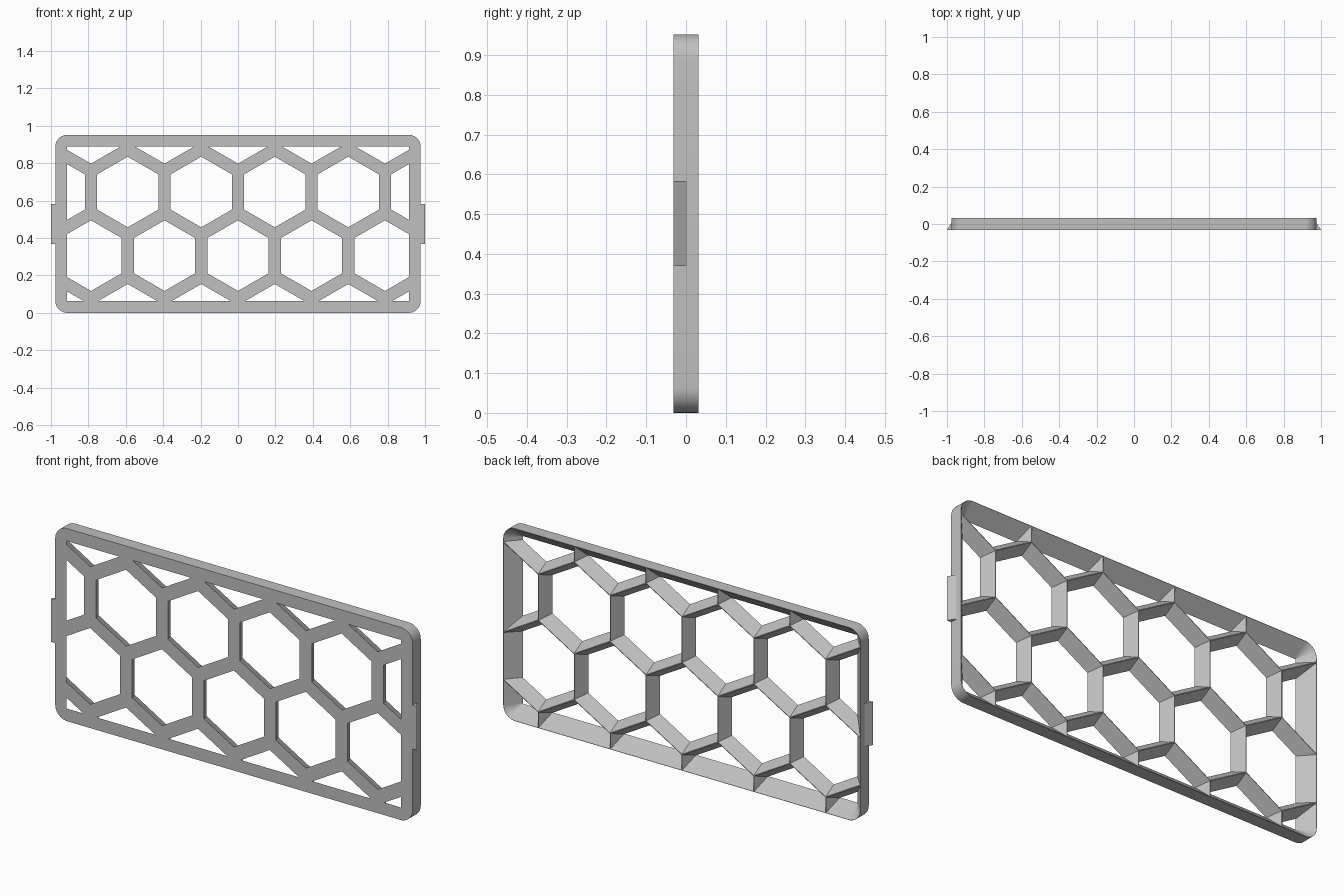
import bpy, bmesh
from math import sin, cos, radians, sqrt

cube = bpy.data.objects.get("Cube")
if cube:
    bpy.data.objects.remove(cube, do_unlink=True)

HALF_W, HALF_H, HALF_D = 0.977, 0.476, 0.032   # panel half sizes
RIM = 0.062                                    # frame width on the front
CORNER = 0.065
PITCH = 0.393                                  # honeycomb spacing
BAR = 0.066                                    # bar width on the front
LIP = 0.0015                                   # edge width left at the back
EPS = 0.002

grey = bpy.data.materials.new("plain grey")
grey.use_nodes = True
colour = (0.53, 0.53, 0.53, 1)
grey.diffuse_color = colour
grey.node_tree.nodes["Principled BSDF"].inputs["Base Color"].default_value = colour


def hull(bm, points):
    """Add the convex solid around the points."""
    verts = [bm.verts.new(p) for p in points]
    bmesh.ops.convex_hull(bm, input=verts)


def make_object(name, bm):
    bmesh.ops.dissolve_limit(bm, angle_limit=0.001, verts=bm.verts, edges=bm.edges)
    bmesh.ops.recalc_face_normals(bm, faces=bm.faces)
    mesh = bpy.data.meshes.new(name)
    bm.to_mesh(mesh)
    bm.free()
    mesh.materials.append(grey)
    obj = bpy.data.objects.new(name, mesh)
    bpy.context.collection.objects.link(obj)
    return obj


def rounded_rect(inset, y, radius, steps=10):
    """Rounded rectangle in the xz plane, inset from the panel outline."""
    cx, cz = HALF_W - inset - radius, HALF_H - inset - radius
    points = []
    for quarter, (sx, sz) in enumerate([(1, 1), (-1, 1), (-1, -1), (1, -1)]):
        for i in range(steps + 1):
            a = radians(90 * (quarter + i / steps))
            points.append((sx * cx + radius * cos(a), y,
                           HALF_H + sz * cz + radius * sin(a)))
    return points


def boolean(obj, cutter, operation):
    mod = obj.modifiers.new(operation.lower(), "BOOLEAN")
    mod.operation = operation
    mod.solver = "EXACT"
    mod.object = cutter
    cutter.hide_render = True


# Solid panel with rounded corners
bm = bmesh.new()
hull(bm, rounded_rect(0, -HALF_D, CORNER) + rounded_rect(0, HALF_D, CORNER))
panel = make_object("honeycomb_panel", bm)

# Opening inside the frame: square corners in front, flaring to the outline behind
bm = bmesh.new()
slope = (RIM - LIP) / (2 * HALF_D)
front = RIM + slope * EPS
cx, cz = HALF_W - front, HALF_H - front
corners = [(sx * cx, -HALF_D - EPS, HALF_H + sz * cz) for sx in (-1, 1) for sz in (-1, 1)]
hull(bm, corners + rounded_rect(LIP - slope * EPS, HALF_D + EPS, CORNER - LIP))
opening = make_object("frame_opening_cutter", bm)

# Flared hexagonal holes in staggered rows, leaving bars with a sharp back ridge
bm = bmesh.new()
taper = (BAR - 2 * LIP) / (4 * HALF_D)
for row in range(4):
    z = HALF_H + (row - 1.5) * PITCH * sqrt(3) / 2
    for col in range(-3, 4):
        x = (col + (0.5 if row % 2 == 0 else 0)) * PITCH
        points = []
        for y in (-HALF_D - EPS, HALF_D + EPS / 2):
            radius = (PITCH / 2 - LIP - taper * (HALF_D - y)) * 2 / sqrt(3)
            for i in range(6):
                a = radians(60 * i + 30)
                points.append((x + radius * cos(a), y, z + radius * sin(a)))
        hull(bm, points)
hexagons = make_object("hexagon_cutter", bm)

boolean(opening, hexagons, "INTERSECT")
boolean(panel, opening, "DIFFERENCE")

# Bake the cut and drop the cutters
depsgraph = bpy.context.evaluated_depsgraph_get()
baked = bpy.data.meshes.new_from_object(panel.evaluated_get(depsgraph))
panel.modifiers.clear()
panel.data = baked
for helper in (opening, hexagons):
    bpy.data.objects.remove(helper, do_unlink=True)

# Wedge-shaped clips on both ends
for name, side in (("left_clip", 1), ("right_clip", -1)):
    bm = bmesh.new()
    profile = [(HALF_W - 0.01, -HALF_D), (1.0, -HALF_D), (0.978, 0.003), (HALF_W - 0.01, 0.003)]
    hull(bm, [(side * x, y, HALF_H + dz) for x, y in profile for dz in (-0.107, 0.107)])
    make_object(name, bm)

# Smooth the rounded corners, keep everything else crisp
bpy.ops.object.select_all(action="DESELECT")
panel.select_set(True)
bpy.context.view_layer.objects.active = panel
bpy.ops.object.shade_smooth_by_angle(angle=radians(25))
